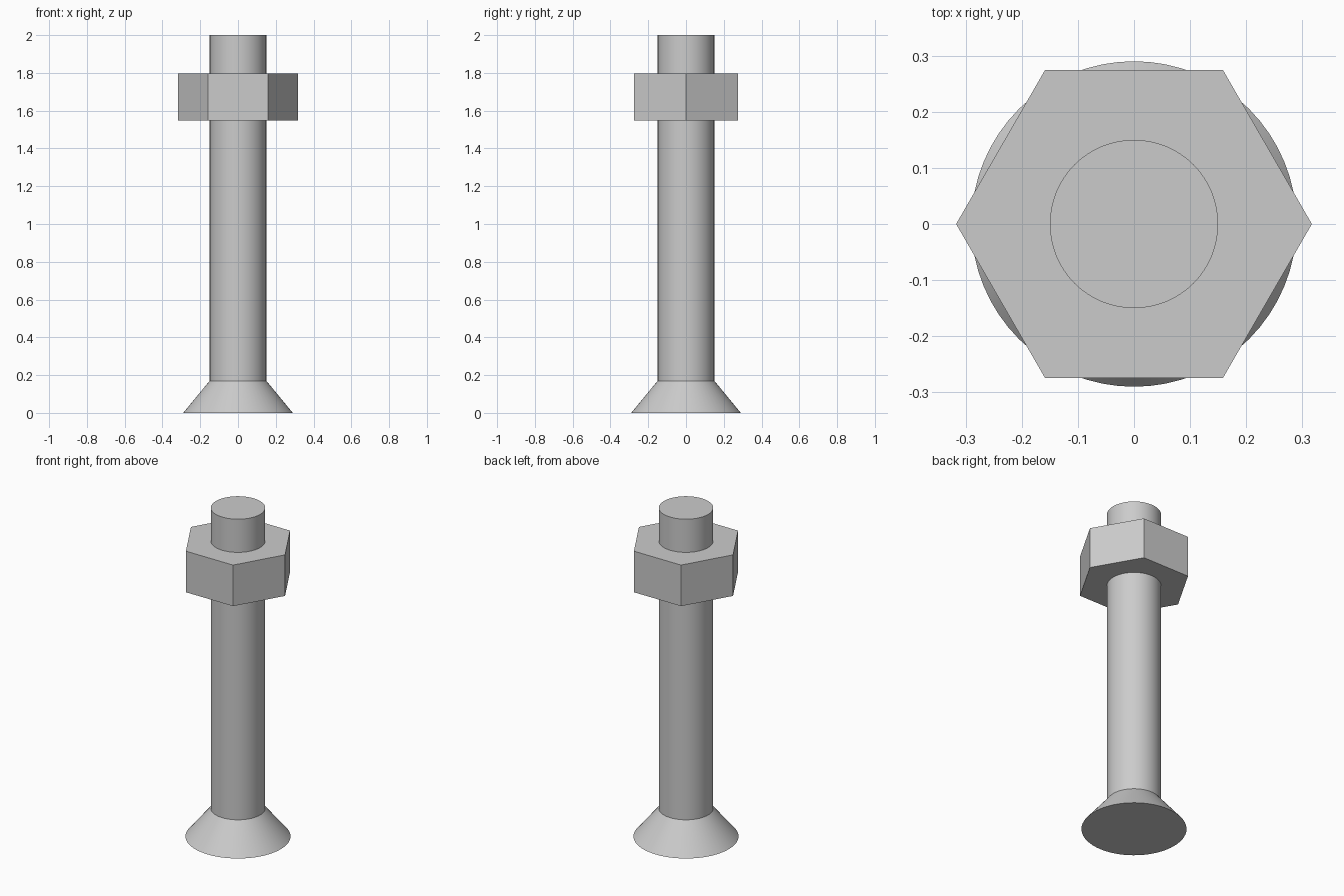
import bpy, bmesh, math

cube = bpy.data.objects.get("Cube")
if cube:
    bpy.data.objects.remove(cube, do_unlink=True)

SEGMENTS = 64
SHANK_R = 0.15

steel = bpy.data.materials.new("grey steel")
steel.use_nodes = True
GREY = (0.6, 0.6, 0.6, 1)
steel.diffuse_color = GREY
steel.node_tree.nodes["Principled BSDF"].inputs["Base Color"].default_value = GREY


def add_object(name, bm):
    bmesh.ops.recalc_face_normals(bm, faces=bm.faces)
    mesh = bpy.data.meshes.new(name)
    bm.to_mesh(mesh)
    bm.free()
    mesh.materials.append(steel)
    obj = bpy.data.objects.new(name, mesh)
    bpy.context.collection.objects.link(obj)
    return obj


def shade(obj):
    bpy.ops.object.select_all(action="DESELECT")
    obj.select_set(True)
    bpy.context.view_layer.objects.active = obj
    bpy.ops.object.shade_smooth_by_angle(angle=math.radians(30))


# Bolt: countersunk head at the bottom and plain shank, turned from one profile
profile = [(0, 0), (0.29, 0), (SHANK_R, 0.17), (SHANK_R, 2), (0, 2)]
bm = bmesh.new()
verts = [bm.verts.new((r, 0, z)) for r, z in profile]
edges = [bm.edges.new(pair) for pair in zip(verts, verts[1:])]
bmesh.ops.spin(bm, geom=verts + edges, axis=(0, 0, 1), cent=(0, 0, 0),
               angle=math.tau, steps=SEGMENTS)
bmesh.ops.remove_doubles(bm, verts=bm.verts, dist=0.0001)
shade(add_object("countersunk_bolt", bm))

# Nut: hexagon plate with a round bore, thickened about its middle
bm = bmesh.new()
for sides, radius in ((6, 0.317), (SEGMENTS, SHANK_R)):
    ring = [bm.verts.new((radius * math.cos(math.tau * i / sides),
                          radius * math.sin(math.tau * i / sides), 0))
            for i in range(sides)]
    for a, b in zip(ring, ring[1:] + ring[:1]):
        bm.edges.new((a, b))
bmesh.ops.triangle_fill(bm, edges=bm.edges[:], use_beauty=True, normal=(0, 0, 1))
nut = add_object("hex_nut", bm)
nut.location.z = 1.673
solid = nut.modifiers.new("thickness", "SOLIDIFY")
solid.thickness = 0.25
solid.offset = 0
